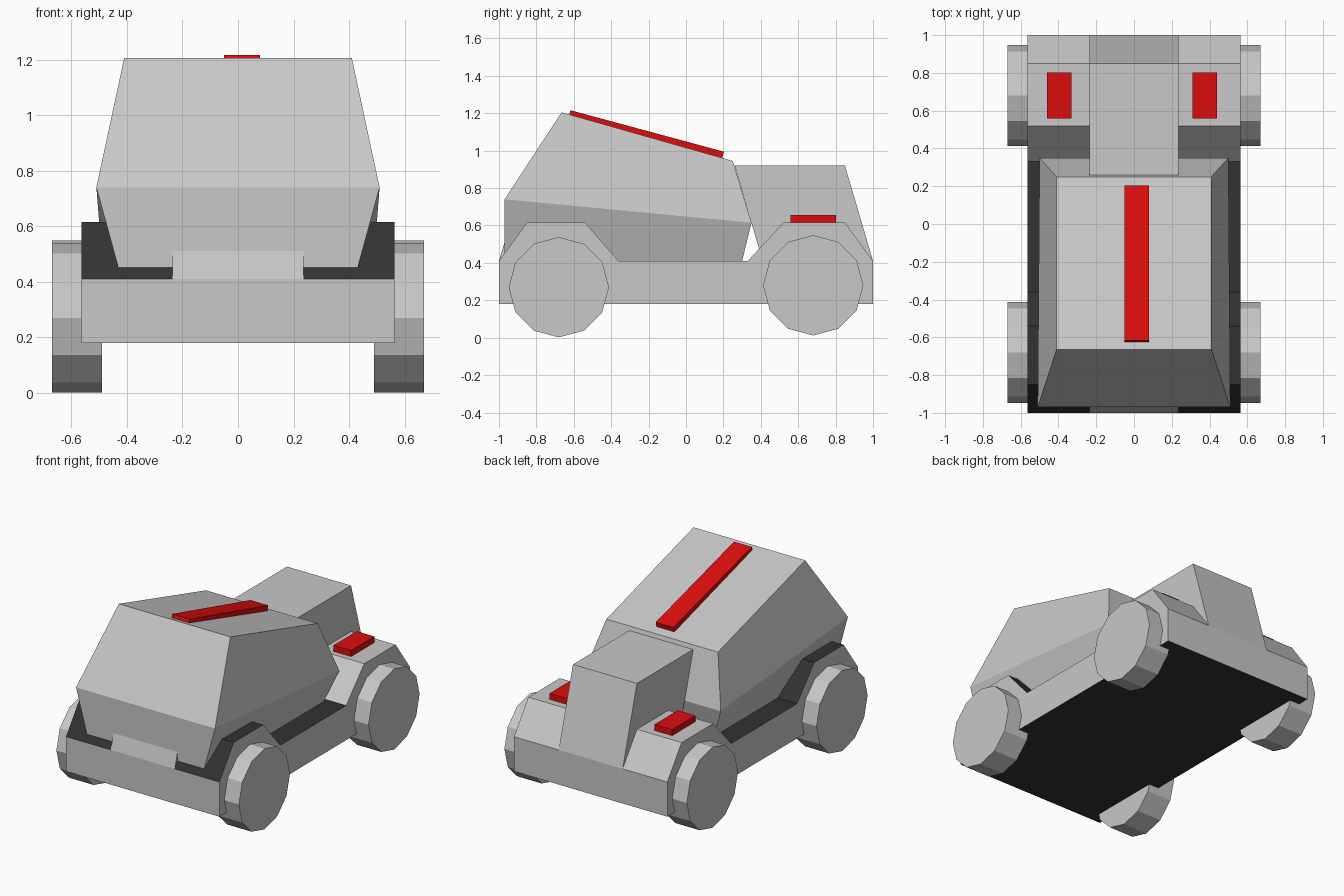
import bpy, bmesh, math

cube = bpy.data.objects.get("Cube")
if cube:
    bpy.data.objects.remove(cube, do_unlink=True)


def material(name, rgb):
    m = bpy.data.materials.new(name)
    m.use_nodes = True
    m.diffuse_color = (*rgb, 1)
    m.node_tree.nodes["Principled BSDF"].inputs["Base Color"].default_value = (*rgb, 1)
    return m


GREY = material("light grey", (0.58, 0.58, 0.58))
DARK = material("charcoal", (0.032, 0.032, 0.032))
RED = material("red", (0.72, 0.004, 0.004))


def finish(name, bm, *mats):
    bmesh.ops.recalc_face_normals(bm, faces=bm.faces)
    me = bpy.data.meshes.new(name)
    bm.to_mesh(me)
    bm.free()
    for m in mats:
        me.materials.append(m)
    ob = bpy.data.objects.new(name, me)
    bpy.context.scene.collection.objects.link(ob)
    return ob


def extrude_profile(name, profile, half_width, *mats):
    """Side outline of (y, z) points, widened along x."""
    bm = bmesh.new()
    left, right = [[bm.verts.new((x, y, z)) for y, z in profile]
                   for x in (half_width, -half_width)]
    bm.faces.new(left)
    bm.faces.new(right)
    for i in range(len(profile)):
        j = (i + 1) % len(profile)
        bm.faces.new((left[i], left[j], right[j], right[i]))
    return finish(name, bm, *mats)


def box(name, centre, size, mat, tilt=0):
    bm = bmesh.new()
    bmesh.ops.create_cube(bm, size=1)
    bmesh.ops.scale(bm, vec=size, verts=bm.verts)
    ob = finish(name, bm, mat)
    ob.location = centre
    ob.rotation_euler.x = tilt
    return ob


# Chassis with fenders: dark underside, running boards and front fender tops
outline = [(-1, .18), (-1, .41), (-.85, .615), (-.54, .615), (-.36, .41),
           (.33, .41), (.52, .615), (.85, .615), (1, .41), (1, .18)]
chassis = extrude_profile("chassis", outline, .563, GREY, DARK)
for p in chassis.data.polygons:
    upper_front = p.normal.z > .1 and p.center.y < .3
    p.material_index = int(p.normal.z < -.9 or upper_front)

# Rear engine hood and small nose panel
extrude_profile("engine_hood", [(.26, .92), (.85, .92), (1, .41), (.41, .41)], .235, GREY)
extrude_profile("nose_panel", [(-1, .41), (-.97, .51), (-.9, .51), (-.9, .41)], .235, GREY)

# Cabin: bottom, waist and roof rings, each (y, z, half width) at front and rear
rings = [((-.97, .41, .42), (.30, .41, .42)),
         ((-.97, .74, .51), (.35, .615, .50)),
         ((-.665, 1.205, .41), (.25, .945, .41))]
bm = bmesh.new()
loops = []
for (yf, zf, wf), (yr, zr, wr) in rings:
    corners = [(-wf, yf, zf), (wf, yf, zf), (wr, yr, zr), (-wr, yr, zr)]
    loops.append([bm.verts.new(c) for c in corners])
for low, high in zip(loops, loops[1:]):
    for i in range(4):
        j = (i + 1) % 4
        bm.faces.new((low[i], low[j], high[j], high[i]))
bm.faces.new(loops[0])
bm.faces.new(loops[-1])
finish("cabin", bm, GREY)

# Twelve-sided wheels
for end, y, z in (("front", -.68, .27), ("rear", .68, .28)):
    for side, s in (("left", 1), ("right", -1)):
        bm = bmesh.new()
        bmesh.ops.create_cone(bm, cap_ends=True, segments=12, radius1=.268,
                              radius2=.268, depth=.18)
        wheel = finish(f"{end}_{side}_wheel", bm, GREY)
        wheel.rotation_euler.y = math.pi / 2
        wheel.location = (s * .58, y, z)

# Red roof strip and rear fender pads
box("roof_strip", (.015, -.212, 1.089), (.13, .85, .034), RED, -math.atan(.27))
for side, x in (("left", .375), ("right", -.395)):
    box(f"{side}_fender_pad", (x, .68, .63), (.13, .245, .05), RED)
